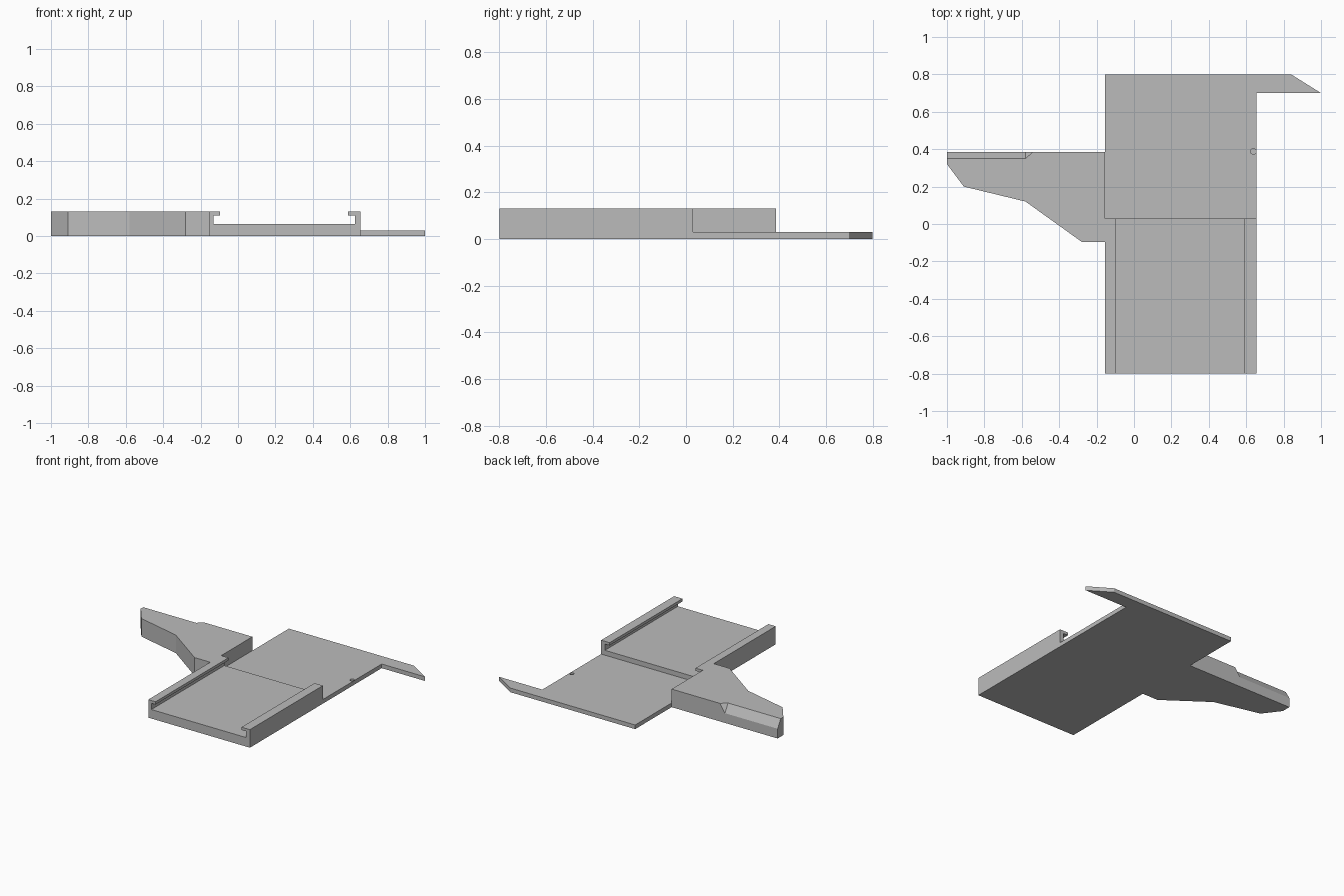
import bpy
import bmesh
from mathutils import Vector

if "Cube" in bpy.data.objects:
    bpy.data.objects.remove(bpy.data.objects["Cube"], do_unlink=True)

grey = bpy.data.materials.new("plain_grey")
colour = (0.5, 0.5, 0.5, 1)
grey.diffuse_color = colour
grey.use_nodes = True
grey.node_tree.nodes["Principled BSDF"].inputs["Base Color"].default_value = colour


def prism(name, outline, offset):
    """Extrude a closed 3D outline along an offset into a solid part."""
    bm = bmesh.new()
    face = bm.faces.new([bm.verts.new(p) for p in outline])
    extruded = bmesh.ops.extrude_face_region(bm, geom=[face])["geom"]
    moved = [v for v in extruded if isinstance(v, bmesh.types.BMVert)]
    bmesh.ops.translate(bm, verts=moved, vec=Vector(offset))
    bmesh.ops.recalc_face_normals(bm, faces=bm.faces)
    mesh = bpy.data.meshes.new(name)
    bm.to_mesh(mesh)
    bm.free()
    mesh.materials.append(grey)
    obj = bpy.data.objects.new(name, mesh)
    bpy.context.collection.objects.link(obj)
    return obj


def cut(target, cutter):
    """Subtract a hidden cutter from a part."""
    mod = target.modifiers.new("cut", "BOOLEAN")
    mod.operation = "DIFFERENCE"
    mod.solver = "EXACT"
    mod.object = cutter
    cutter.hide_render = True
    cutter.hide_viewport = True
    cutter.display_type = "WIRE"


LEFT, RIGHT, STEP = -0.155, 0.655, 0.03
DECK, FLOOR, LIP, TOP = 0.03, 0.065, 0.11, 0.13

# Front channel with overhanging rails
profile = [(LEFT, 0), (RIGHT, 0), (RIGHT, TOP), (0.588, TOP), (0.588, LIP),
           (0.625, LIP), (0.625, FLOOR), (-0.13, FLOOR), (-0.13, LIP),
           (-0.097, LIP), (-0.097, TOP), (LEFT, TOP)]
prism("railed_channel", [(x, -0.8, z) for x, z in profile], (0, 0.8 + STEP, 0))

# Thin rear deck with a pointed side hook
deck_outline = [(LEFT, STEP), (RIGHT, STEP), (RIGHT, 0.7), (1, 0.7),
                (0.84, 0.8), (LEFT, 0.8)]
deck = prism("rear_deck", [(x, y, 0) for x, y in deck_outline], (0, 0, DECK))

# Small blind hole near the deck edge
bpy.ops.mesh.primitive_cylinder_add(vertices=24, radius=0.015, depth=0.04,
                                    location=(0.638, 0.388, 0.035))
hole = bpy.context.object
hole.name = "hole_cutter"
hole.data.materials.append(grey)
cut(deck, hole)

# Tapering side arm
arm_outline = [(LEFT, 0.385), (-1, 0.385), (-1, 0.32), (-0.91, 0.2),
               (-0.58, 0.12), (-0.28, -0.095), (LEFT, -0.095)]
arm = prism("side_arm", [(x, y, 0) for x, y in arm_outline], (0, 0, TOP))

# Bevel along the arm's rear top edge, closed by a slanted end
bevel = prism("bevel_cutter",
              [(-1.1, 0.35, TOP), (-1.1, 0.42, 0.01), (-1.1, 0.42, TOP)],
              (0.52, 0, 0))
for v in bevel.data.vertices:
    if v.co.x > -1:
        v.co.x += (v.co.y - 0.35) * 1.14 - (TOP - v.co.z) * 0.667
cut(arm, bevel)
